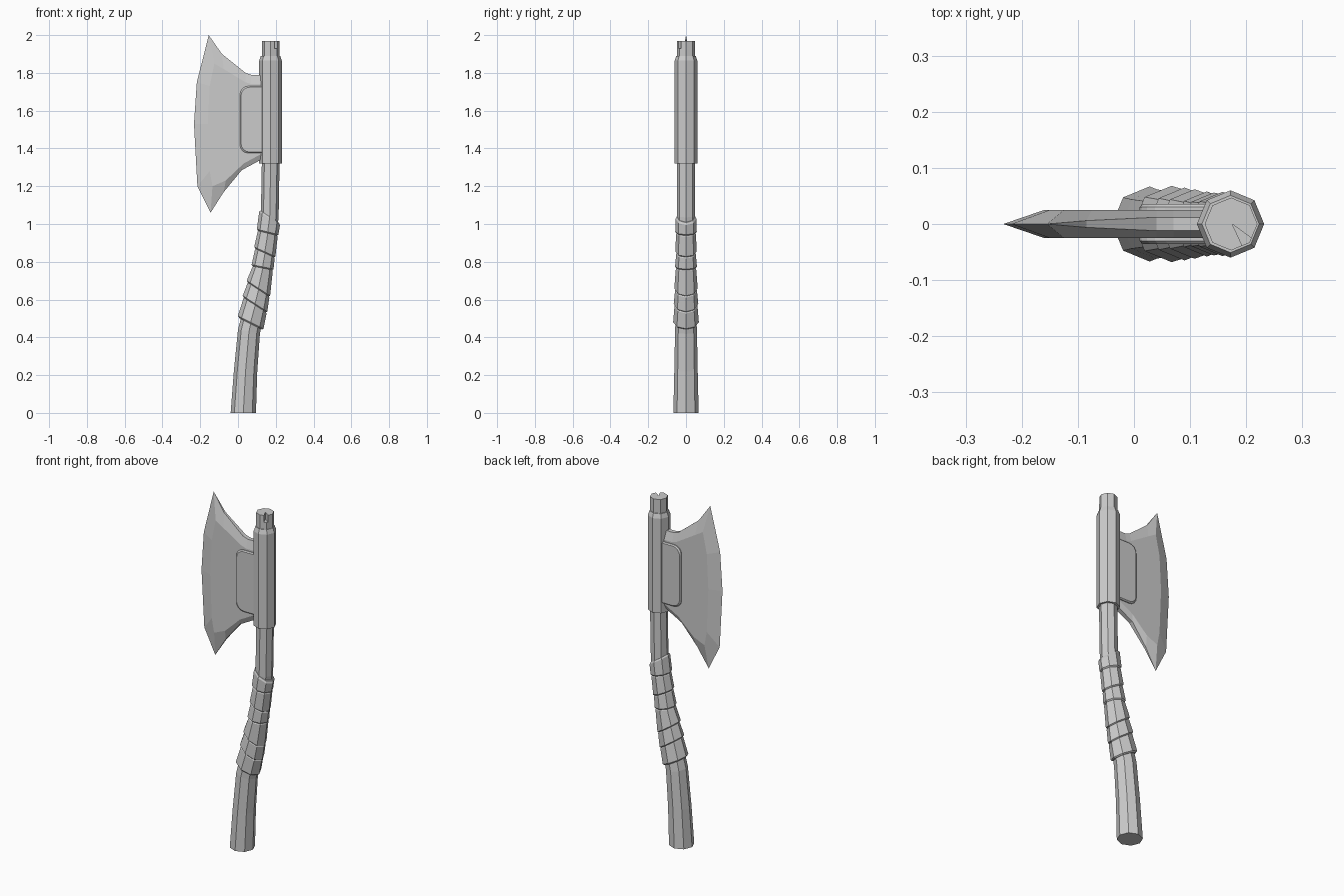
import bpy, bmesh, math

cube = bpy.data.objects.get("Cube")
if cube:
    bpy.data.objects.remove(cube, do_unlink=True)

grey = bpy.data.materials.new("plain_grey")
grey.use_nodes = True
grey.diffuse_color = (0.6, 0.6, 0.6, 1)
grey.node_tree.nodes["Principled BSDF"].inputs["Base Color"].default_value = (0.6, 0.6, 0.6, 1)


def finish(name, bm):
    bmesh.ops.remove_doubles(bm, verts=bm.verts, dist=0.0005)
    bmesh.ops.recalc_face_normals(bm, faces=bm.faces)
    mesh = bpy.data.meshes.new(name)
    bm.to_mesh(mesh)
    bm.free()
    mesh.materials.append(grey)
    obj = bpy.data.objects.new(name, mesh)
    bpy.context.collection.objects.link(obj)
    return obj


def skin(name, loops):
    """Join equal closed loops of points in order and cap both ends."""
    bm = bmesh.new()
    rings = [[bm.verts.new(p) for p in loop] for loop in loops]
    n = len(rings[0])
    for a, b in zip(rings, rings[1:]):
        for i in range(n):
            j = (i + 1) % n
            bm.faces.new((a[i], a[j], b[j], b[i]))
    bm.faces.new(rings[0][::-1])
    bm.faces.new(rings[-1])
    return finish(name, bm)


def octagon(x, z, r, slope=0.0):
    """Eight-sided ring that drops towards +x by the given slope."""
    angles = [i * math.pi / 4 for i in range(8)]
    return [(x + r * math.cos(a), r * math.sin(a), z - slope * r * math.cos(a)) for a in angles]


# Bent wooden handle, thicker at the butt
handle = skin("handle", [octagon(*s) for s in (
    (0.028, 0, 0.067), (0.04, 0.22, 0.062), (0.058, 0.43, 0.058, 0.2),
    (0.105, 0.64, 0.05, 0.25), (0.142, 0.84, 0.048, 0.2),
    (0.168, 1.04, 0.047, 0.1), (0.173, 1.32, 0.047), (0.173, 1.97, 0.047))])

# Split in the handle's top end
wedge = [(0.175, 0.0), (0.203, -0.06), (0.236, -0.045)]
cutter = skin("split_cutter", [[(x, y, z) for x, y in wedge] for z in (1.93, 2.0)])
cutter.hide_render = True
split = handle.modifiers.new("split", 'BOOLEAN')
split.operation = 'DIFFERENCE'
split.solver = 'EXACT'
split.object = cutter
bpy.context.view_layer.update()
graph = bpy.context.evaluated_depsgraph_get()
cut_mesh = bpy.data.meshes.new_from_object(handle.evaluated_get(graph))
handle.modifiers.clear()
handle.data = cut_mesh
bpy.data.objects.remove(cutter, do_unlink=True)

# Metal collar around the upper handle
skin("collar", [octagon(0.172, z, r) for z, r in (
    (1.32, 0.06), (1.865, 0.06), (1.89, 0.051))])

# Overlapping wrapped grip bands: x, z, radius, slope of each seam
seams = [(0.067, 0.472, 0.068, 0.5), (0.09, 0.57, 0.065, 0.65),
         (0.108, 0.652, 0.062, 0.65), (0.13, 0.765, 0.058, 0.2),
         (0.142, 0.845, 0.056, 0.45), (0.157, 0.95, 0.057, 0.25),
         (0.167, 1.033, 0.055, 0.65)]
for k, (low, high) in enumerate(zip(seams, seams[1:])):
    x, z, r, s = low
    tx, tz, tr, ts = high
    inner = tr if k == len(seams) - 2 else tr - 0.004
    skin(f"grip_band_{k + 1}", [octagon(x, z, r - 0.008, s), octagon(x, z + 0.008, r, s),
                                octagon(tx, tz - 0.004, inner, ts),
                                octagon(tx, tz + 0.006, inner - 0.006, ts)])

# Blade: rim x, z, rim half thickness, then x, z of the flat cheek
outline = [(-0.155, 2.0, 0, -0.125, 1.85), (-0.085, 1.9, 0.006, -0.075, 1.82),
           (0.04, 1.8, 0.012, 0.04, 1.75), (0.07, 1.79, 0.012, 0.07, 1.74),
           (0.14, 1.79, 0.012, 0.14, 1.74), (0.14, 1.35, 0.012, 0.14, 1.38),
           (0.02, 1.285, 0.012, 0.03, 1.32), (-0.075, 1.17, 0.006, -0.065, 1.23),
           (-0.145, 1.06, 0, -0.135, 1.2), (-0.215, 1.2, 0, -0.15, 1.28),
           (-0.233, 1.53, 0, -0.16, 1.53), (-0.218, 1.75, 0, -0.15, 1.73)]
bm = bmesh.new()
cheeks, rims = [], []
for side in (-1, 1):
    cheeks.append([bm.verts.new((p[3], side * 0.025, p[4])) for p in outline])
    rims.append([bm.verts.new((p[0], side * p[2], p[1])) for p in outline])
    bm.faces.new(cheeks[-1])
for i in range(len(outline)):
    j = (i + 1) % len(outline)
    for cheek, rim in zip(cheeks, rims):
        bm.faces.new((cheek[i], cheek[j], rim[j], rim[i]))
    if outline[i][2] or outline[j][2]:
        bm.faces.new((rims[0][i], rims[0][j], rims[1][j], rims[1][i]))
finish("blade", bm)


# Rounded socket plate holding the blade against the collar
def plate(y, inset):
    left, low, high, r = 0.01 + inset, 1.375 + inset, 1.73 - inset, 0.045
    pts = [(0.14, y, low)]
    for cz, start in ((low + r, 270), (high - r, 180)):
        for step in range(5):
            a = math.radians(start - step * 22.5)
            pts.append((left + r + r * math.cos(a), y, cz + r * math.sin(a)))
    return pts + [(0.14, y, high)]


skin("socket_plate", [plate(-0.036, 0.006), plate(-0.03, 0), plate(0.03, 0), plate(0.036, 0.006)])
